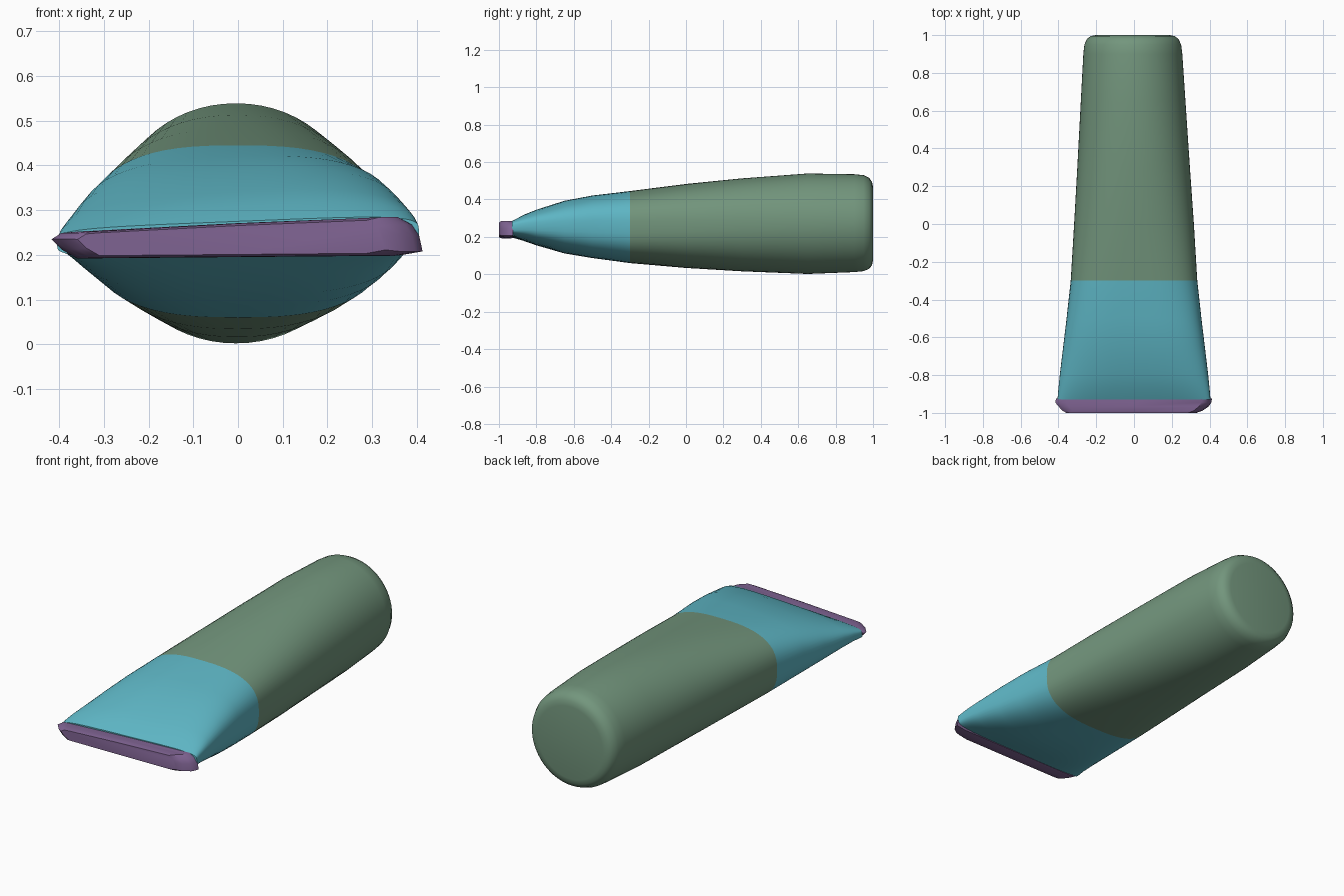
import bpy
import bmesh
from math import cos, sin, pi, radians, copysign

default_cube = bpy.data.objects.get("Cube")
if default_cube:
    bpy.data.objects.remove(default_cube, do_unlink=True)


def make_material(name, *display_colour):
    linear = [((c / 255 + 0.055) / 1.055) ** 2.4 for c in display_colour] + [1.0]
    material = bpy.data.materials.new(name)
    material.use_nodes = True
    material.diffuse_color = linear
    material.node_tree.nodes["Principled BSDF"].inputs["Base Color"].default_value = linear
    return material


green = make_material("sage green", 115, 150, 125)
blue = make_material("teal blue", 95, 184, 199)
purple = make_material("muted purple", 127, 99, 146)


def loft(name, rings, materials, angle):
    """Skin a list of equal point rings and cap both ends."""
    bm = bmesh.new()
    loops = [[bm.verts.new(point) for point in ring] for ring in rings]
    for first, second in zip(loops, loops[1:]):
        for i in range(len(first)):
            j = (i + 1) % len(first)
            bm.faces.new((first[i], first[j], second[j], second[i]))
    bm.faces.new(loops[0])
    bm.faces.new(loops[-1])
    bmesh.ops.recalc_face_normals(bm, faces=bm.faces)
    mesh = bpy.data.meshes.new(name)
    bm.to_mesh(mesh)
    bm.free()
    for material in materials:
        mesh.materials.append(material)
    obj = bpy.data.objects.new(name, mesh)
    bpy.context.collection.objects.link(obj)
    bpy.ops.object.select_all(action="DESELECT")
    obj.select_set(True)
    bpy.context.view_layer.objects.active = obj
    bpy.ops.object.shade_smooth_by_angle(angle=radians(angle))
    return obj


def body_ring(y, half_width, bottom, top, power, count=64):
    """Superellipse section that leans and swells to the left near the front."""
    middle, half_height = (top + bottom) / 2, (top - bottom) / 2
    front = max(0, -0.3 - y) / 0.6
    shift = -0.007 * max(0, y)
    ring = []
    for i in range(count):
        a = 2 * pi * i / count
        u = copysign(abs(cos(a)) ** (2 / power), cos(a))
        v = copysign(abs(sin(a)) ** (2 / power), sin(a))
        z = middle + half_height * v * (1 + 0.12 * front * u) + 0.011 * front * u
        ring.append((shift + half_width * u, y, z))
    return ring


# Tapering body: y, half width, bottom, top, squareness
stations = [
    (-0.93, 0.405, 0.20, 0.275, 4.5),
    (-0.87, 0.40, 0.18, 0.31, 3.4),
    (-0.80, 0.393, 0.155, 0.34, 3.0),
    (-0.65, 0.375, 0.112, 0.39, 2.8),
    (-0.50, 0.357, 0.087, 0.42, 2.8),
    (-0.30, 0.335, 0.06, 0.445, 2.7),
    (0.0, 0.317, 0.034, 0.483, 2.4),
    (0.3, 0.298, 0.016, 0.513, 2.2),
    (0.65, 0.277, 0.002, 0.539, 2.05),
    (0.90, 0.262, 0.012, 0.535, 2),
    (0.95, 0.256, 0.017, 0.53, 2),
    (0.98, 0.242, 0.03, 0.515, 2),
    (0.995, 0.222, 0.05, 0.493, 2),
    (1.0, 0.195, 0.075, 0.465, 2),
]
body = loft("body", [body_ring(*s) for s in stations], [green, blue], 50)
for face in body.data.polygons:
    face.material_index = int(face.center.y < -0.3)

# Thin front lip with a pointed right end and a rounded left end
outline = [(-0.417, 0.235), (-0.395, 0.212), (-0.36, 0.192), (0, 0.195), (0.36, 0.198),
           (0.413, 0.207), (0.405, 0.245), (0.39, 0.268), (0.36, 0.285),
           (0, 0.271), (-0.36, 0.252), (-0.395, 0.249)]


def lip_ring(y, left_scale, right_scale, thickness):
    return [(x * (left_scale if x > 0 else right_scale), y,
             0.234 + (z - 0.234) * thickness) for x, z in outline]


lip = loft("front_lip", [lip_ring(-0.925, 1, 0.99, 0.97), lip_ring(-0.945, 0.99, 1, 1),
                         lip_ring(-0.965, 0.96, 0.96, 1), lip_ring(-0.988, 0.88, 0.91, 0.98),
                         lip_ring(-1.0, 0.8, 0.86, 0.85)], [purple], 35)
